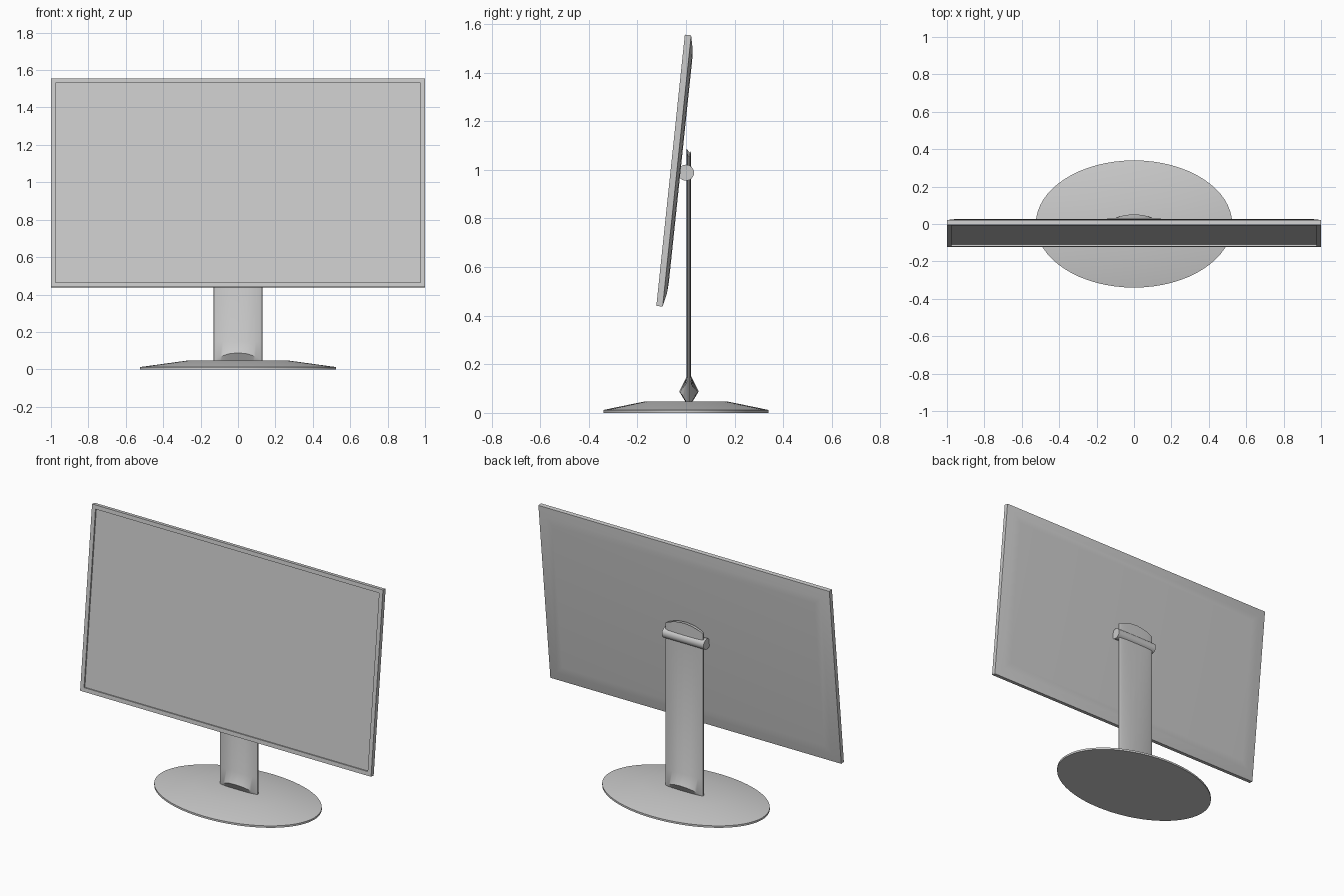
import bpy, bmesh, math

if "Cube" in bpy.data.objects:
    bpy.data.objects.remove(bpy.data.objects["Cube"])


def loft(name, rings, location=(0, 0, 0), tilt=0.0):
    """Skin a stack of equal-length closed rings and cap both ends."""
    bm = bmesh.new()
    loops = [[bm.verts.new(p) for p in ring] for ring in rings]
    n = len(loops[0])
    for a, b in zip(loops, loops[1:]):
        for i in range(n):
            j = (i + 1) % n
            bm.faces.new((a[i], a[j], b[j], b[i]))
    bm.faces.new(loops[0][::-1])
    bm.faces.new(loops[-1])
    bmesh.ops.recalc_face_normals(bm, faces=bm.faces)
    mesh = bpy.data.meshes.new(name)
    bm.to_mesh(mesh)
    bm.free()
    obj = bpy.data.objects.new(name, mesh)
    bpy.context.collection.objects.link(obj)
    obj.location = location
    obj.rotation_euler = (tilt, 0, 0)
    bpy.ops.object.select_all(action='DESELECT')
    bpy.context.view_layer.objects.active = obj
    obj.select_set(True)
    bpy.ops.object.shade_smooth_by_angle(angle=math.radians(30))
    return obj


def angles(n):
    return [2 * math.pi * i / n for i in range(n)]


# Base: elliptical plate with a thin rim and a gently sloping top
base_profile = [(0.525, 0.34, 0.0), (0.525, 0.34, 0.012), (0.27, 0.17, 0.047)]
loft("base", [[(rx * math.cos(t), ry * math.sin(t), z) for t in angles(64)]
              for rx, ry, z in base_profile])

# Column: thin rounded slab with an arched top and a flared, arched foot
HALF_W, HALF_T = 0.13, 0.009


def column_ring(z, arch, flare):
    ring = []
    for t in angles(40):
        c, s = math.cos(t), math.sin(t)
        x = HALF_W * math.copysign(abs(c) ** 0.6, c)
        a = 1 - (x / HALF_W) ** 2
        side = math.copysign(abs(s) ** 0.6, s)
        ring.append((x, 0.012 + side * (HALF_T + flare * a), z + arch * a))
    return ring


loft("column", [column_ring(0.04, 0, 0.002), column_ring(0.048, 0.04, 0.031),
                column_ring(0.15, 0, 0), column_ring(1.055, 0.034, 0)])

# Pivot: horizontal barrel joining the column to the screen
loft("pivot", [[(x, 0.033 * math.cos(t), 0.988 + 0.033 * math.sin(t))
                for t in angles(24)] for x in (-0.143, 0.143)])

# Screen: recessed panel, narrow bezel, thin rim and a softly bevelled back
H = 1.122


def screen_ring(inset, y):
    x = 1 - inset
    return [(-x, y, inset), (x, y, inset), (x, y, H - inset), (-x, y, H - inset)]


screen_profile = [(0.025, 0.009), (0.025, 0.0), (0, 0.0), (0, 0.026),
                  (0.055, 0.038), (0.1, 0.041)]
loft("screen", [screen_ring(i, y) for i, y in screen_profile],
     (0, -0.122, 0.44), math.radians(-6))
